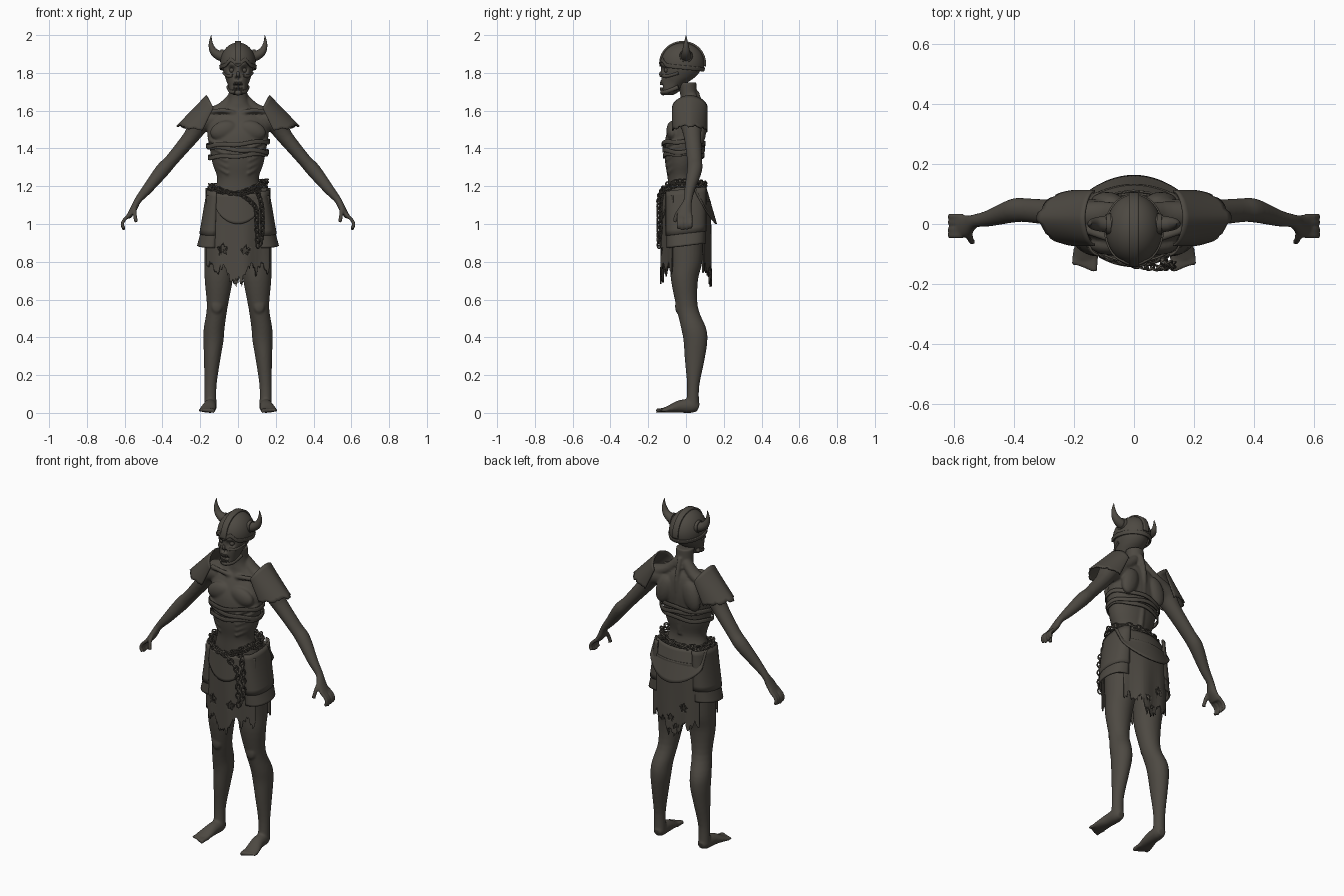
import bpy, bmesh, math, random
from mathutils import Vector, Matrix

random.seed(4)
if "Cube" in bpy.data.objects:
    bpy.data.objects.remove(bpy.data.objects["Cube"])

mat = bpy.data.materials.new("dark_umber")
mat.use_nodes = True
COLOUR = (0.075, 0.067, 0.055, 1)
mat.diffuse_color = COLOUR
mat.node_tree.nodes["Principled BSDF"].inputs["Base Color"].default_value = COLOUR
X, Y, Z = Vector((1, 0, 0)), Vector((0, 1, 0)), Vector((0, 0, 1))
sin, cos, pi = math.sin, math.cos, math.pi


def lerp(a, b, t):
    return a + (b - a) * t


def finish(bm, name, angle=40, mirror=False, thick=0):
    bmesh.ops.recalc_face_normals(bm, faces=bm.faces)
    mesh = bpy.data.meshes.new(name)
    bm.to_mesh(mesh)
    bm.free()
    ob = bpy.data.objects.new(name, mesh)
    bpy.context.collection.objects.link(ob)
    mesh.materials.append(mat)
    bpy.ops.object.select_all(action='DESELECT')
    ob.select_set(True)
    bpy.context.view_layer.objects.active = ob
    bpy.ops.object.shade_smooth_by_angle(angle=math.radians(angle))
    if thick:
        solid = ob.modifiers.new("thickness", 'SOLIDIFY')
        solid.thickness, solid.offset = thick, 0
    if mirror:
        ob.modifiers.new("mirror", 'MIRROR').use_mirror_merge = False
    return ob


def spline(keys, sub):
    """Smooth interpolation through keys of any length."""
    pts = [keys[0]] + list(keys) + [keys[-1]]
    out = []
    for a, b, c, d in zip(pts, pts[1:], pts[2:], pts[3:]):
        for k in range(sub):
            t = k / sub
            out.append([q + .5 * t * (r - p + t * (2*p - 5*q + 4*r - s + t * (3*(q - r) + s - p)))
                        for p, q, r, s in zip(a, b, c, d)])
    return out + [list(keys[-1])]


def tube(bm, keys, side=1, ref=Y, flat=False, seg=20, sub=4):
    """Loft of ellipses; each key is x, y, z, radius across, radius along ref."""
    rows = spline(keys, sub)
    pos = [Vector((r[0] * side, r[1], r[2])) for r in rows]
    rings = []
    for i, r in enumerate(rows):
        t = Z if flat else (pos[min(i + 1, len(pos) - 1)] - pos[max(i - 1, 0)]).normalized()
        u = (ref - t * ref.dot(t)).normalized()
        w = t.cross(u)
        rings.append([bm.verts.new(pos[i] + w * r[3] * cos(2*pi*k/seg) + u * r[4] * sin(2*pi*k/seg))
                      for k in range(seg)])
    for a, b in zip(rings, rings[1:]):
        for k in range(seg):
            bm.faces.new((a[k], a[k - 1], b[k - 1], b[k]))
    bm.faces.new(rings[0])
    bm.faces.new(rings[-1][::-1])


def cord(bm, pts, r, side=1, ref=Y, seg=10):
    tube(bm, [(*p, r, r) for p in pts], side, ref, seg=seg)


def blob(bm, c, size, side=1, tilt=0):
    m = (Matrix.Translation((c[0] * side, c[1], c[2])) @ Matrix.Rotation(tilt * side, 4, 'Y')
         @ Matrix.Diagonal((*size, 1)))
    bmesh.ops.create_uvsphere(bm, u_segments=20, v_segments=12, radius=1, matrix=m)


def sheet(name, fn, nu, nv, thick, hole=None, mirror=False):
    """Surface from fn(u, v), optionally with faces cut out by a rule."""
    bm = bmesh.new()
    g = [[bm.verts.new(fn(i / nu, j / nv)) for j in range(nv + 1)] for i in range(nu + 1)]
    for i in range(nu):
        for j in range(nv):
            f = (g[i][j], g[i+1][j], g[i+1][j+1], g[i][j+1])
            if not (hole and hole(sum((v.co for v in f), Vector()) / 4)):
                bm.faces.new(f)
    bmesh.ops.delete(bm, geom=[v for v in bm.verts if not v.link_faces], context='VERTS')
    bmesh.ops.remove_doubles(bm, verts=bm.verts, dist=1e-5)
    return finish(bm, name, 40, mirror, thick)


# Body: overlapping lofts and muscles fused into one skin
bm = bmesh.new()
tube(bm, [(0, 0, 1.08, .14, .095), (0, -.01, 1.16, .13, .085), (0, -.02, 1.24, .11, .077),
          (0, -.02, 1.32, .135, .09), (0, -.015, 1.4, .15, .098), (0, -.005, 1.48, .162, .098),
          (0, .01, 1.55, .155, .08), (0, .02, 1.6, .105, .06), (0, .015, 1.635, .062, .048),
          (0, .014, 1.68, .05, .044), (0, .005, 1.75, .05, .05)], flat=True, seg=40)
cord(bm, [(0, .055, 1.7), (0, .085, 1.58), (0, .075, 1.4), (0, .055, 1.25)], .014)
for s in (-1, 1):
    tube(bm, [(.1, .02, 1.555, .055, .06), (.19, .025, 1.54, .056, .06), (.25, .035, 1.46, .042, .046),
              (.35, .045, 1.34, .035, .04), (.4, .045, 1.285, .038, .04), (.48, .02, 1.185, .028, .028),
              (.53, .01, 1.125, .019, .023), (.555, -.004, 1.075, .018, .036),
              (.582, -.008, 1.035, .013, .04)], s)
    for i in range(4):
        y, d = -.04 + .022 * i, .008 * abs(i - 1.3)
        cord(bm, [(.572, y, 1.05), (.604, y, 1.02), (.613, y, .995), (.602, y, .965 + d)], .0095, s)
    cord(bm, [(.548, -.02, 1.09), (.546, -.048, 1.055), (.54, -.06, 1.01)], .011, s)
    tube(bm, [(.085, 0, 1.12, .085, .09), (.09, -.003, .95, .086, .096), (.098, 0, .8, .08, .086),
              (.102, -.008, .7, .074, .071), (.11, .006, .56, .055, .057), (.126, .04, .45, .055, .066),
              (.13, .05, .38, .053, .063), (.137, .046, .28, .043, .052), (.146, .038, .14, .032, .032),
              (.146, .035, .03, .033, .035)], s, flat=True, seg=28)
    blob(bm, (.112, -.042, .565), (.03, .016, .04), s)
    # Feet and toes
    tube(bm, [(.144, .066, .028, .022, .022), (.146, .035, .036, .036, .034), (.15, -.03, .034, .034, .036),
              (.16, -.09, .02, .019, .043), (.165, -.118, .014, .013, .04)], s, ref=X)
    for i in range(5):
        x = .13 + .017 * i
        cord(bm, [(x, -.1, .014), (x + .003, -.13, .014), (x + .004, -.158 + .007 * i, .011)],
             .0125 - .001 * i, s, ref=X)
    # Trapezius, collarbone, chest, shoulder blade, buttock
    tube(bm, [(.02, .03, 1.675, .03, .03), (.09, .035, 1.61, .03, .04), (.18, .03, 1.57, .04, .045)], s)
    cord(bm, [(.015, -.04, 1.585), (.07, -.05, 1.6), (.16, -.02, 1.595)], .013, s)
    blob(bm, (.075, -.07, 1.495), (.075, .034, .05), s, .3)
    blob(bm, (.09, .075, 1.5), (.05, .032, .085), s, -.3)
    blob(bm, (.075, .055, 1.04), (.075, .055, .075), s)
    # Ribs
    for i in range(5):
        z = 1.28 + .034 * i
        rx, ry = lerp(.121, .153, i / 4), lerp(.082, .098, i / 4)
        cord(bm, [(rx * cos(a), -.018 - ry * sin(a), z + .035 - .02 * a - .02 * a * a)
                  for a in (-.9, -.4, 0, .4, .8, 1.15)], .009, s, ref=Z)
body = finish(bm, "body")
rm = body.modifiers.new("fuse", 'REMESH')
rm.mode, rm.voxel_size, rm.use_smooth_shade = 'VOXEL', .0065, True
sm = body.modifiers.new("soften", 'SMOOTH')
sm.factor, sm.iterations = .5, 4

# Head: loft with sunken sockets, nose, mouth and cheeks
bm = bmesh.new()
tube(bm, [(0, -.095, 1.683, .025, .025), (0, -.086, 1.7, .042, .046), (0, -.07, 1.74, .055, .066),
          (0, -.042, 1.78, .069, .093), (0, -.027, 1.82, .08, .106), (0, -.02, 1.87, .082, .105),
          (0, -.02, 1.92, .06, .08), (0, -.02, 1.945, .02, .03)], flat=True, seg=96, sub=10)
DENTS = [((.033, -.12, 1.815), .02, .026), ((.053, -.08, 1.745), .022, .012),
         ((.007, -.135, 1.772), .009, .02), ((.011, -.135, 1.728), .015, .024)]
for v in bm.verts:
    p, push = Vector((abs(v.co.x), v.co.y, v.co.z)), 0
    for c, r, depth in DENTS:
        push += depth * math.exp(-((p - Vector(c)).length / r) ** 2)
    brow = .012 * math.exp(-((p - Vector((.03, -.12, 1.843))).length / .018) ** 2)
    v.co += Vector((0, push - brow, 0))
for s in (-1, 1):
    blob(bm, (.033, -.103, 1.814), (.013, .013, .013), s)
    cord(bm, [(.026, -.122, 1.785), (.052, -.098, 1.783), (.074, -.04, 1.8)], .009, s, ref=Z)
    cord(bm, [(.012, -.128, 1.698), (.036, -.1, 1.702), (.05, -.04, 1.725)], .012, s, ref=Z)
blob(bm, (0, -.132, 1.793), (.008, .01, .016))
blob(bm, (0, -.12, 1.695), (.025, .016, .014))
finish(bm, "head")

# Teeth
bm = bmesh.new()
for z in (1.744, 1.714):
    for i in range(-3, 4):
        blob(bm, (i * .008, -.134 + .0014 * i * i, z), (.004, .005, .009))
finish(bm, "teeth")


# Helmet: dome, rim, crest strip and horns
def dome(az, ang, off=0):
    return Vector(((.091 + off) * sin(az) * sin(ang), -.018 - (.113 + off) * cos(az) * sin(ang),
                   1.85 + (.108 + off) * cos(ang)))


def rim_angle(az):
    low = 1.832 - .022 * (1 - cos(az)) / 2 + .028 * math.exp(-((abs(az) - .4) / .25) ** 2)
    return math.acos((low - 1.85) / .108)


sheet("helmet_dome", lambda u, v: dome(2*pi*u - pi, v * rim_angle(2*pi*u - pi)), 64, 24, .006)
sheet("helmet_rim", lambda u, v: dome(2*pi*u - pi, rim_angle(2*pi*u - pi) - .18 * v, .005), 64, 4, .008)
sheet("helmet_crest", lambda u, v: dome(0, lerp(-1.7, 1.6, u), .006) + X * lerp(-.017, .017, v), 40, 4, .01)
bm = bmesh.new()
tube(bm, [(.07, 0, 1.888, .03, .03), (.1, 0, 1.893, .026, .027), (.13, 0, 1.915, .02, .021),
          (.144, 0, 1.955, .011, .012), (.142, 0, 2, .001, .001)], sub=6)
tube(bm, [(.078, 0, 1.889, .036, .036), (.094, 0, 1.89, .033, .033)])
finish(bm, "horns", mirror=True)

# Shoulder guards: folded plates with a ragged lower edge
pad_jag = [random.uniform(-.05, .04) for _ in range(33)]


def guard(u, v):
    t = 2 * u - 1
    w, v = abs(t) ** 1.6, v * (1 + pad_jag[round(u * 32)])
    x = lerp(lerp(.165, .32, v), lerp(.13, .19, v), w)
    z = lerp(lerp(1.68, 1.52, v), lerp(1.615, 1.49, v), w)
    return x, .02 + .09 * sin(t * pi / 2), z


sheet("shoulder_guards", guard, 32, 10, .008, mirror=True)

# Chest wrappings
for i, (z, tilt) in enumerate([(1.425, .012), (1.395, -.014), (1.362, .01)]):
    rx, ry = .165 - .005 * i, .113 - .003 * i
    sheet(f"chest_wrap_{i + 1}", lambda u, v: (rx * cos(2*pi*u), -.012 + ry * sin(2*pi*u),
          z + tilt * cos(2*pi*u) + .004 * sin(10*pi*u) + .022 * (v - .5)), 64, 3, .007)


# Torn loincloths, front and back
def cloth(name, front, half, top, low, y0, bend, holes):
    jag = [random.uniform(-.025, .025) for _ in range(61)]

    def point(u, v):
        x = lerp(-half, half, u)
        bottom = low - .085 * max(0, 1 - abs(x + .01) / .06) + jag[round(u * 60)] + .02 * sin(30 * u)
        y = y0 - bend * x * x + .006 * v * sin(45 * x)
        return x, y * (-1 if front else 1), lerp(top, bottom, v)

    def torn(c):
        for x, z, r in holes:
            a = math.atan2(c.z - z, c.x - x)
            if math.hypot(c.x - x, c.z - z) < r * (1 + .45 * sin(5 * a)):
                return True
        return False
    sheet(name, point, 60, 56, .006, torn)


cloth("front_loincloth", True, .165, 1.15, .765, .13, 2.3, [(-.08, .865, .02), (.04, .86, .017)])
cloth("back_loincloth", False, .15, 1.12, .755, .13, 1.8,
      [(-.02, .73, .013), (.01, .78, .015), (-.07, .85, .018), (.02, .7, .01)])


# Hip armour: rounded aprons and layered side plates
def apron(name, half, top, drop, y0, flare, bend, sign):
    sheet(name, lambda u, v: (half * (2*u - 1),
          sign * (lerp(y0, y0 + flare, v) - bend * (half * (2*u - 1)) ** 2),
          top - drop * v * math.sqrt(1 - .75 * (2*u - 1) ** 2)), 28, 10, .008)


apron("front_apron", .115, 1.16, .16, .128, .012, 2.4, -1)
apron("back_apron", .17, 1.19, .19, .105, .055, 2.3, 1)


def side_plate(name, x0, x1, top, bottom, depth):
    def point(u, v):
        a = lerp(-1.5, 1.5, u)
        return .1 + lerp(x0, x1, v) * cos(a) ** .6, depth * sin(a), lerp(top, bottom, v) + .012 * sin(a)
    sheet(name, point, 24, 8, .009, mirror=True)


side_plate("upper_hip_plates", .06, .1, 1.185, .95, .104)
side_plate("lower_hip_plates", .09, .112, .97, .885, .1)


# Chains: alternating rings strung along a path
def chain(name, path, step=.026):
    bm = bmesh.new()
    pts = [Vector(p) for p in spline(path, 30)]
    run, n = 0, 0
    for a, b in zip(pts, pts[1:]):
        run += (b - a).length
        if run < step * n:
            continue
        n += 1
        t = (b - a).normalized()
        side = t.cross(Y if abs(t.y) < .8 else Z).normalized()
        turn = Matrix.Rotation(pi / 4 + pi / 2 * (n % 2), 3, t)
        side = turn @ side
        up = t.cross(side)
        g = []
        for i in range(14):
            k = 2 * pi * i / 14
            out = t * cos(k) + side * sin(k)
            c = a + t * .018 * cos(k) + side * .012 * sin(k)
            g.append([bm.verts.new(c + .0042 * (out * cos(m * pi / 3) + up * sin(m * pi / 3)))
                      for m in range(6)])
        for i in range(14):
            for m in range(6):
                bm.faces.new((g[i - 1][m - 1], g[i][m - 1], g[i][m], g[i - 1][m]))
    finish(bm, name, 60)


belt = [(.148 * sin(a), -.015 - .115 * cos(a), 1.205 - .045 * max(0, cos(a)) ** 3)
        for a in [2 * pi * k / 16 for k in range(17)]]
chain("waist_chain", belt)
chain("hip_chain", [(x * 1.03, y * 1.02, z + .02 * sin(9 * x) + .004) for x, y, z in belt])
chain("hanging_chain", [(.01, -.138, 1.16), (.06, -.145, 1.125), (.095, -.145, 1.08),
                        (.1, -.145, .98), (.105, -.143, .88)])
chain("looped_chain", [(.1, -.125, 1.18), (.125, -.135, 1.1), (.13, -.135, .98), (.118, -.143, .89)])
